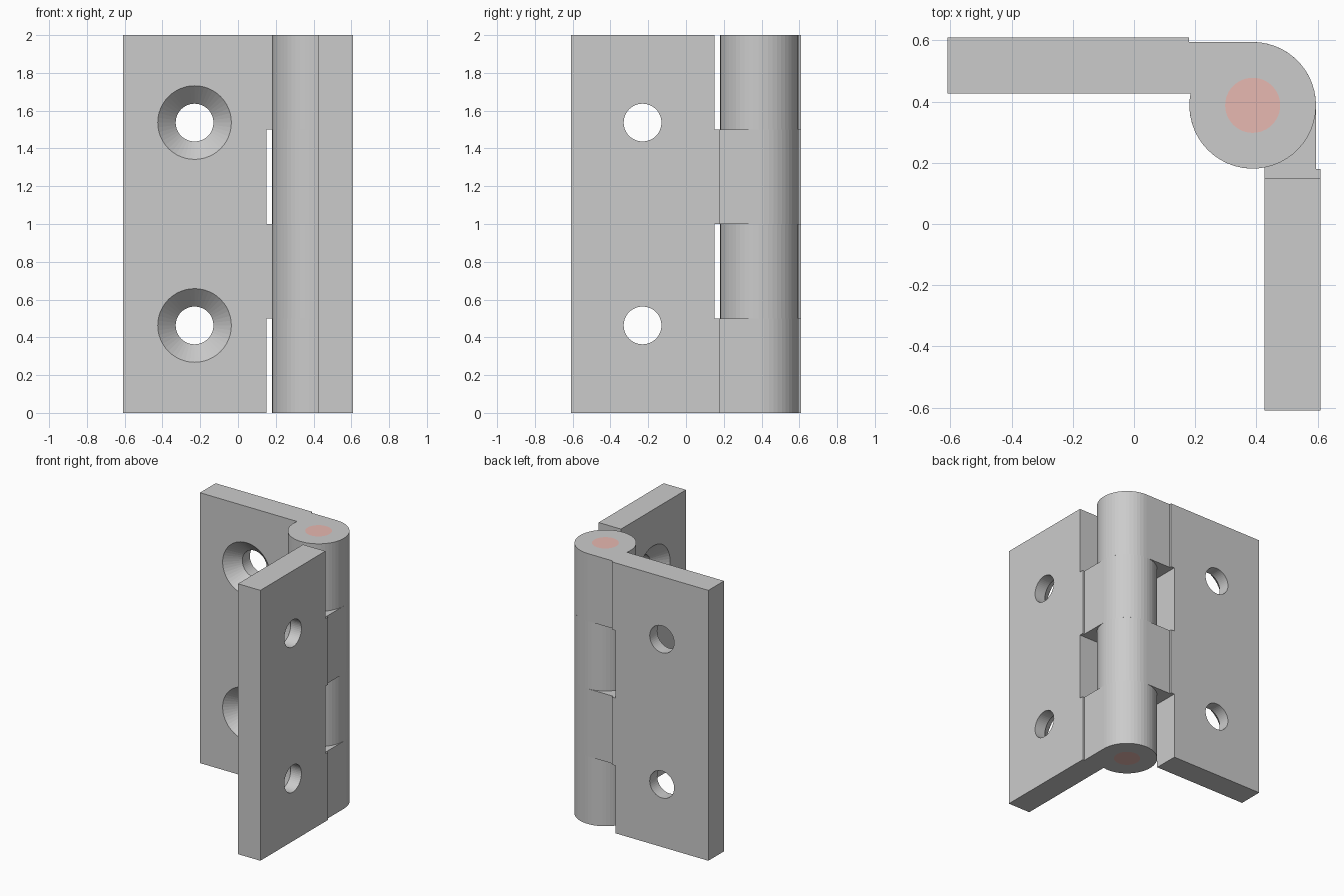
import bpy, bmesh
from math import sin, cos, pi, asin
from mathutils import Matrix

if "Cube" in bpy.data.objects:
    bpy.data.objects.remove(bpy.data.objects["Cube"])

C, R, PIN_R, SEG = 0.388, 0.207, 0.09, 48
IN, OUT, END = 0.427, 0.61, 0.18     # leaf inner face, outer face, step beside the knuckle


def loft(name, loops):
    """Closed solid through equal-length loops of 3D points."""
    bm = bmesh.new()
    rings = [[bm.verts.new(p) for p in loop] for loop in loops]
    for a, b in zip(rings, rings[1:]):
        for i in range(len(a)):
            j = (i + 1) % len(a)
            bm.faces.new((a[i], a[j], b[j], b[i]))
    bm.faces.new(rings[0][::-1])
    bm.faces.new(rings[-1])
    bmesh.ops.recalc_face_normals(bm, faces=bm.faces)
    mesh = bpy.data.meshes.new(name)
    bm.to_mesh(mesh)
    bm.free()
    ob = bpy.data.objects.new(name, mesh)
    bpy.context.collection.objects.link(ob)
    return ob


def prism(name, pts, z0, z1):
    return loft(name, [[(x, y, z) for x, y in pts] for z in (z0, z1)])


def circle(cx, cy, r):
    return [(cx + r * cos(2 * pi * i / SEG), cy + r * sin(2 * pi * i / SEG)) for i in range(SEG)]


def cut(ob, cutter):
    cutter.hide_render = True
    mod = ob.modifiers.new("cut", 'BOOLEAN')
    mod.operation, mod.solver, mod.object = 'DIFFERENCE', 'EXACT', cutter
    bpy.context.view_layer.objects.active = ob
    bpy.ops.object.modifier_apply(modifier=mod.name)
    bpy.data.objects.remove(cutter)


# Back leaf: plate and rolled knuckle as one profile
a0, a1 = -pi - asin((IN - C) / R), pi / 2
a0 += 2 * pi if a0 < -pi * 1.5 else 0
n = 40
arc = [(C + R * cos(a0 + (a1 - a0) * i / n), C + R * sin(a0 + (a1 - a0) * i / n))
       for i in range(n + 1)]
profile = [(-OUT, IN)] + arc + [(END, C + R), (END, OUT), (-OUT, OUT)]
leaf = prism("back_leaf", profile, 0, 2)

# Notches for the other leaf's knuckles
for z0, z1 in ((-0.1, 0.5), (1.0, 1.5)):
    cut(leaf, prism("notch", [(0.15, 0), (0.8, 0), (0.8, 0.8), (0.15, 0.8)], z0, z1))

# Pin bore
cut(leaf, prism("bore", circle(C, C, PIN_R), -0.2, 2.2))

# Countersunk screw holes
for z in (0.463, 1.537):
    rings = [(0.205, IN - 0.01), (0.10, IN + 0.095), (0.10, 0.75)]
    cut(leaf, loft("screw_hole", [[(x, y, w) for x, w in circle(-0.23, z, r)] for r, y in rings]))

# Right leaf: the same part turned half a turn about the diagonal (swap x and y, flip z)
right = leaf.copy()
right.data = leaf.data.copy()
right.name = "right_leaf"
right.data.transform(Matrix(((0, 1, 0, 0), (1, 0, 0, 0), (0, 0, -1, 2), (0, 0, 0, 1))))
bpy.context.collection.objects.link(right)

# Hinge pin
pin = prism("pin", circle(C, C, PIN_R), 0, 2)
mat = bpy.data.materials.new("pin_red")
mat.diffuse_color = (0.8, 0.48, 0.44, 1)
mat.use_nodes = True
mat.node_tree.nodes["Principled BSDF"].inputs["Base Color"].default_value = mat.diffuse_color
pin.data.materials.append(mat)
